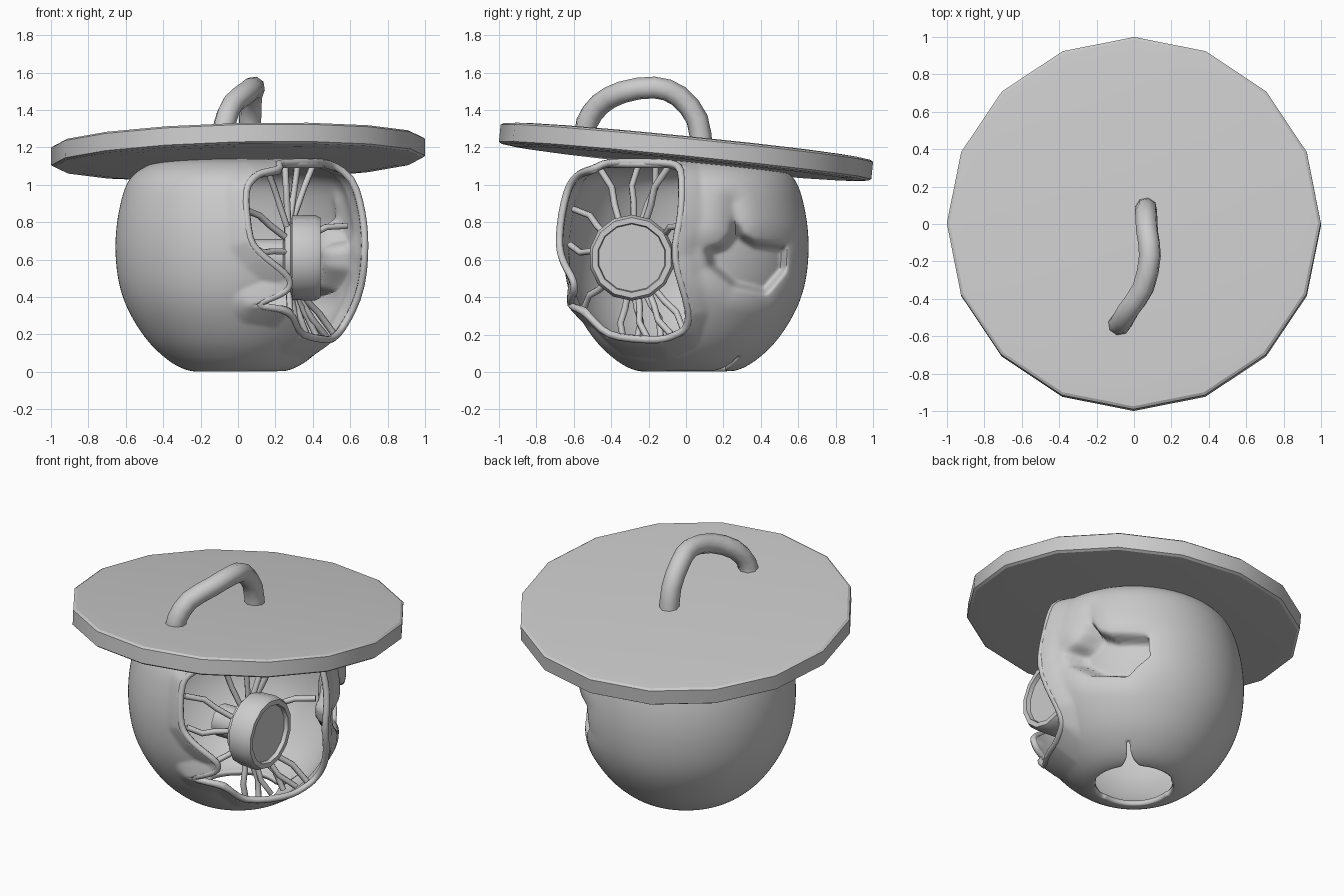
import bpy, bmesh, math
from mathutils import Vector
from math import cos, sin, pi, radians

if "Cube" in bpy.data.objects:
    bpy.data.objects.remove(bpy.data.objects["Cube"])


def add_mesh(name, bm, angle=35):
    bmesh.ops.recalc_face_normals(bm, faces=bm.faces[:])
    me = bpy.data.meshes.new(name)
    bm.to_mesh(me)
    bm.free()
    ob = bpy.data.objects.new(name, me)
    bpy.context.collection.objects.link(ob)
    bpy.ops.object.select_all(action='DESELECT')
    ob.select_set(True)
    bpy.context.view_layer.objects.active = ob
    bpy.ops.object.shade_smooth_by_angle(angle=radians(angle))
    return ob


def tube(name, pts, radius, closed=False, res=2):
    cu = bpy.data.curves.new(name, 'CURVE')
    cu.dimensions = '3D'
    cu.bevel_depth = radius
    cu.bevel_resolution = res
    cu.use_fill_caps = not closed
    sp = cu.splines.new('POLY')
    sp.points.add(len(pts) - 1)
    for p, co in zip(sp.points, pts):
        p.co = (*co, 1)
    sp.use_cyclic_u = closed
    sp.use_smooth = True
    ob = bpy.data.objects.new(name, cu)
    bpy.context.collection.objects.link(ob)
    return ob


def lathe(bm, profile, n):
    """Revolve (r, z) points around z; zero radius makes a pole."""
    rings = []
    for r, z in profile:
        k = 1 if r == 0 else n
        rings.append([bm.verts.new((r * cos(2 * pi * i / n), r * sin(2 * pi * i / n), z)) for i in range(k)])
    for a, b in zip(rings, rings[1:]):
        for i in range(n):
            j = (i + 1) % n
            quad = [a[i % len(a)], a[j % len(a)], b[j % len(b)], b[i % len(b)]]
            bm.faces.new(list(dict.fromkeys(quad)))


def catmull(pts, n):
    pts = [Vector(p) for p in pts]
    ext = [2 * pts[0] - pts[1]] + pts + [2 * pts[-1] - pts[-2]]
    out = []
    for a, b, c, d in zip(ext, ext[1:], ext[2:], ext[3:]):
        for k in range(n):
            t = k / n
            out.append(0.5 * (2 * b + (c - a) * t + (2 * a - 5 * b + 4 * c - d) * t * t
                              + (3 * b - a - 3 * c + d) * t ** 3))
    return out + [pts[-1]]


def sides(poly):
    return zip(poly, poly[1:] + poly[:1])


def inside(x, y, poly):
    hit = False
    for (x1, y1), (x2, y2) in sides(poly):
        if (y1 > y) != (y2 > y) and x < x1 + (y - y1) * (x2 - x1) / (y2 - y1):
            hit = not hit
    return hit


def edge_dist(x, y, poly):
    p, best = Vector((x, y)), 9.0
    for a, b in sides(poly):
        a, d = Vector(a), Vector(b) - Vector(a)
        t = max(0, min(1, (p - a).dot(d) / d.length_squared))
        best = min(best, (p - a - d * t).length)
    return best


# body profile (r, z)
prof = catmull([(.08, 0), (.28, .012), (.44, .12), (.56, .28), (.63, .45), (.655, .65),
                (.638, .85), (.585, 1.02), (.48, 1.105), (.34, 1.135), (.1, 1.14)], 16)


def radius_at(z):
    for a, b in zip(prof, prof[1:]):
        if a.x > .25 and a.y <= z <= b.y:
            return a.x + (b.x - a.x) * (z - a.y) / max(b.y - a.y, 1e-6)
    return .4


# torn opening outline (azimuth in degrees, z), and sunken eye outline (y, z)
K = .6
tear = [(-64, 1.12), (-65, 1.085), (-80, 1.06), (-87, .98), (-85, .7), (-79, .62), (-65, .5),
        (-66, .43), (-83, .355), (-63, .33), (-52, .19), (-15, .165), (0, .22), (2, .31),
        (-6, .62), (-2, .85), (-2, 1.095), (-12, 1.12)]
tear = [(radians(a) * K, z) for a, z in tear]
eye = [(.25, .9), (.275, .8), (.31, .735), (.37, .7), (.54, .68), (.54, .54),
       (.43, .41), (.25, .45), (.12, .56), (.1, .66), (.19, .685), (.235, .74)]


def bottom_hole(x, y):
    u, v = (x + y) * .7071, (y - x) * .7071
    spike = .19 < u < .4 and abs(v) < .01 + .09 * ((.4 - u) / .2) ** 3
    return math.hypot(u - .015, v) < .235 or spike


def lip_flare(d):
    return .042 * max(0, 1 - d / .1)


# body shell with the openings cut away
bm = bmesh.new()
lathe(bm, [(p.x, p.y) for p in prof] + [(0, prof[-1].y)], 240)
cut = []
for f in bm.faces:
    c = f.calc_center_median()
    if (c.z < .15 and bottom_hole(c.x, c.y)) or (c.z > .15 and inside(math.atan2(c.y, c.x) * K, c.z, tear)):
        cut.append(f)
bmesh.ops.delete(bm, geom=cut, context='FACES')
for _ in range(6):      # smooth the cut edges
    new = {}
    for v in bm.verts:
        nb = [e.other_vert(v).co for e in v.link_edges if e.is_boundary]
        if len(nb) == 2:
            new[v] = v.co * .5 + (nb[0] + nb[1]) * .25
    for v, co in new.items():
        v.co = co
# flare the torn edge and push in the eye pocket
for v in bm.verts:
    x, y, z = v.co
    a = math.atan2(y, x)
    if z > .06 and -2.1 < a < .4:
        k = lip_flare(edge_dist(a * K, z, tear))
        v.co += Vector((k * cos(a), k * sin(a), 0))
    if x > 0 and y > -.05 and .2 < z < 1.08:
        d = edge_dist(y, z, eye)
        if inside(y, z, eye):
            t = min(1, d / .035)
            v.co.x -= .03 + .12 * t * t * (3 - 2 * t)
        else:
            v.co.x -= .03 * max(0, 1 - d / .12) ** 2
for _ in range(2):      # soften the pocket
    bmesh.ops.smooth_vert(bm, verts=[v for v in bm.verts if v.co.x > .2 and .05 < v.co.y < .6
                                     and .35 < v.co.z < .95],
                          factor=.5, use_axis_x=True, use_axis_y=True, use_axis_z=True)
wall = add_mesh("body_shell", bm, 65).modifiers.new("wall", 'SOLIDIFY')
wall.thickness = .03
wall.offset = -1

# rolled lip around the opening
lip = [Vector(a).lerp(Vector(b), k / 4) for a, b in sides(tear) for k in range(4)]
for _ in range(2):
    lip = [(lip[i - 1] + 2 * lip[i] + lip[(i + 1) % len(lip)]) / 4 for i in range(len(lip))]
tube("opening_lip", [((radius_at(z) + .025) * cos(a / K), (radius_at(z) + .025) * sin(a / K), z)
                     for a, z in lip], .02, True)

# tilted sixteen-sided lid
half = [(0, .066), (.9, .062), (.985, .056), (1, .046)]
bm = bmesh.new()
lathe(bm, half + [(r, -z) for r, z in reversed(half)], 16)
lid = add_mesh("lid", bm, 28)
lid.location = (0, 0, 1.176)
lid.rotation_euler = (-.1, -.025, 0)

# bent handle
tube("handle", catmull([(-.085, -.535, 1.24), (-.07, -.53, 1.33), (-.03, -.46, 1.43), (.05, -.34, 1.495),
                        (.085, -.17, 1.52), (.07, -.04, 1.475), (.065, .06, 1.35), (.065, .085, 1.18)], 2), .06)

# lens unit facing +x
bm = bmesh.new()
lathe(bm, [(0, .08), (.1, .08), (.1, .24), (.18, .25), (.19, .28), (.225, .29), (.23, .41),
           (.215, .44), (.185, .44), (.18, .415), (0, .415)], 14)
lens = add_mesh("lens_unit", bm, 30)
lens.rotation_euler = (0, pi / 2, 0)
lens.location = (0, -.29, .61)

# kinked wires from the lens to the wall: each end gets a bend on the way in
ends = [(.15, -.47, 1.1), (.25, -.25, 1.12), (.32, -.16, 1.12), (.4, -.09, 1.1), (.03, -.6, .87),
        (.06, -.62, .68), (.06, -.55, .33), (.58, -.02, .78)]
ends += [(.29 + .045 * i, -.33 + .065 * i, .15 + .01 * i) for i in range(6)]
for i, end in enumerate(ends):
    end = Vector(end)
    out = Vector((0, end.y + .29, end.z - .61)).normalized()
    start = Vector((.27, -.29, .61)) + out * .15
    bend = Vector((0, -out.z, out.y)) * (.03 if i % 2 else -.03)
    tube(f"wire_{i + 1}", [end, end.lerp(start, .35) + bend, end.lerp(start, .6) + bend * .4, start], .018, res=1)
